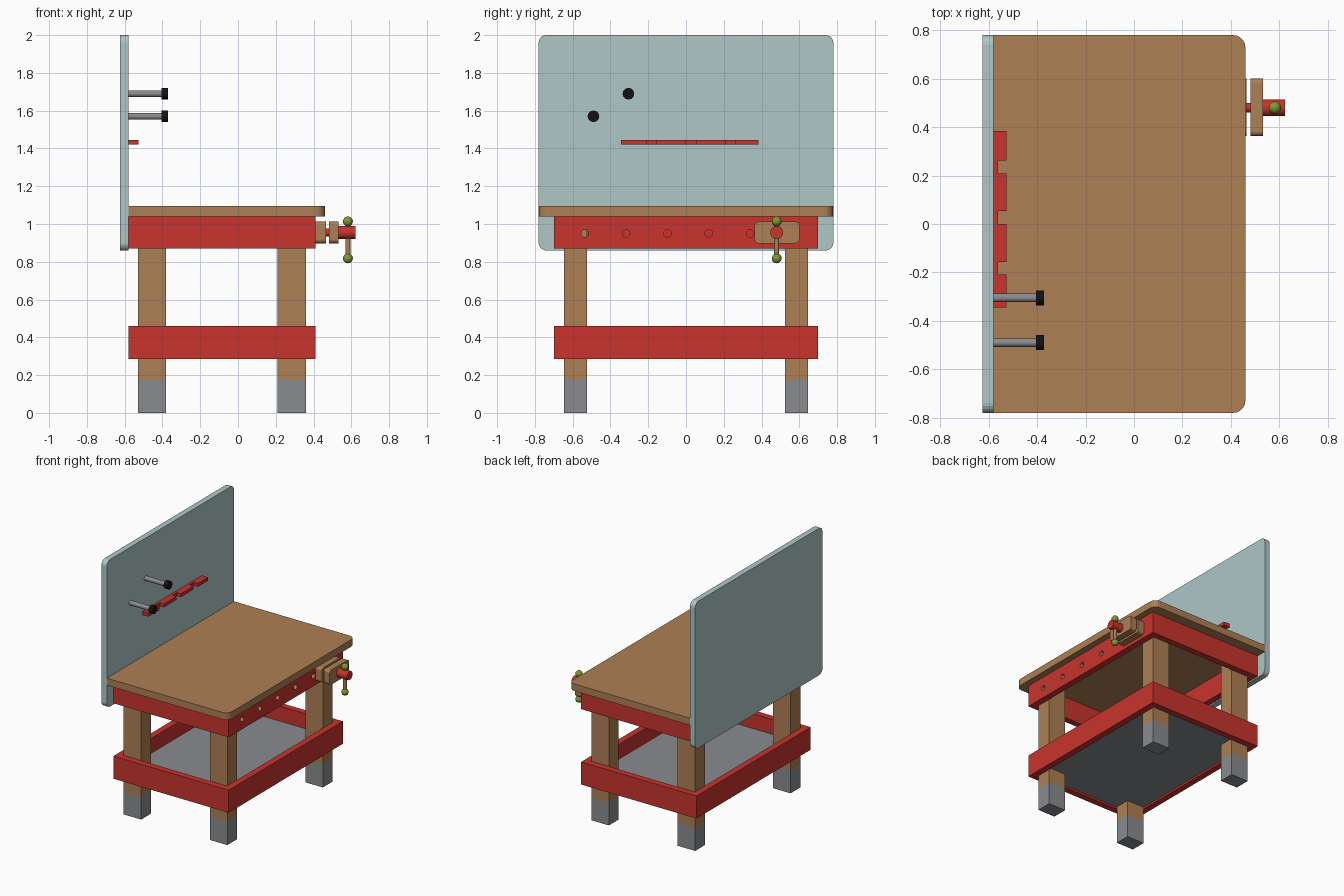
import bpy, bmesh, math
from mathutils import Vector, Matrix

if "Cube" in bpy.data.objects:
    bpy.data.objects.remove(bpy.data.objects["Cube"])


def mat(name, rgb):
    m = bpy.data.materials.new(name)
    m.diffuse_color = (*rgb, 1)
    m.use_nodes = True
    m.node_tree.nodes["Principled BSDF"].inputs["Base Color"].default_value = m.diffuse_color
    return m


WOOD = mat("wood_brown", (0.42, 0.215, 0.09))
RED = mat("red_paint", (0.58, 0.034, 0.026))
GREY = mat("metal_grey", (0.25, 0.26, 0.275))
BOARD = mat("pale_teal", (0.43, 0.57, 0.575))
GREEN = mat("green_knob", (0.22, 0.31, 0.035))
BLACK = mat("black", (0.006, 0.006, 0.007))


def finish(name, bm, *mats):
    bmesh.ops.recalc_face_normals(bm, faces=bm.faces)
    me = bpy.data.meshes.new(name)
    bm.to_mesh(me)
    bm.free()
    ob = bpy.data.objects.new(name, me)
    bpy.context.collection.objects.link(ob)
    for m in mats:
        me.materials.append(m)
    return ob


def add_box(bm, lo, hi):
    lo, hi = Vector(lo), Vector(hi)
    bmesh.ops.create_cube(bm, size=1, matrix=Matrix.Translation((lo + hi) / 2)
                          @ Matrix.Diagonal((*(hi - lo), 1)))


def box(name, lo, hi, m, axis=None, sides=(), r=0.0):
    """Box; edges parallel to axis are rounded (only those on +x if '+x' is in sides)."""
    bm = bmesh.new()
    add_box(bm, lo, hi)
    if axis is not None:
        es = [e for e in bm.edges
              if abs((e.verts[0].co - e.verts[1].co).normalized()[axis]) > 0.9
              and ('+x' not in sides or e.verts[0].co.x > 0)]
        bmesh.ops.bevel(bm, geom=es, offset=r, segments=5, profile=0.5, affect='EDGES')
    return finish(name, bm, m)


def smooth(ob):
    bpy.ops.object.select_all(action='DESELECT')
    ob.select_set(True)
    bpy.context.view_layer.objects.active = ob
    bpy.ops.object.shade_smooth_by_angle(angle=math.radians(40))
    return ob


def add_rod(bm, a, b, r, n):
    a, b = Vector(a), Vector(b)
    d = b - a
    rot = d.to_track_quat('Z', 'Y').to_matrix().to_4x4()
    bmesh.ops.create_cone(bm, cap_ends=True, segments=n, radius1=r, radius2=r,
                          depth=d.length, matrix=Matrix.Translation((a + b) / 2) @ rot)


def rod(name, a, b, r, m, n=20):
    bm = bmesh.new()
    add_rod(bm, a, b, r, n)
    return smooth(finish(name, bm, m))


# Back board and table top
box("back_board", (-0.625, -0.78, 0.86), (-0.58, 0.78, 2.0), BOARD, 0, (), 0.04)
box("table_top", (-0.58, -0.78, 1.04), (0.46, 0.78, 1.095), WOOD, 2, ('+x',), 0.05)

# Legs with grey feet
for sx, x0 in (("back", -0.53), ("front", 0.21)):
    for sy, y0 in (("left", -0.645), ("right", 0.525)):
        bm = bmesh.new()
        add_box(bm, (x0, y0, 0), (x0 + 0.15, y0 + 0.12, 1.04))
        bmesh.ops.bisect_plane(bm, geom=bm.verts[:] + bm.edges[:] + bm.faces[:],
                               plane_co=(0, 0, 0.18), plane_no=(0, 0, 1))
        for f in bm.faces:
            f.material_index = int(f.calc_center_median().z < 0.18)
        finish(f"{sx}_{sy}_leg", bm, WOOD, GREY)

# Upper apron and lower rail frames
T = 0.05
for name, z0, z1 in (("apron", 0.87, 1.04), ("rail", 0.285, 0.46)):
    for s in (-1, 1):
        ya, yb = sorted((s * 0.70, s * (0.70 - T)))
        box(f"side_{name}", (-0.58, ya, z0), (0.41, yb, z1), RED)
    box(f"back_{name}", (-0.58, -0.65, z0), (-0.58 + T, 0.65, z1), RED)
    front = box(f"front_{name}", (0.41 - T, -0.65, z0), (0.41, 0.65, z1), RED)
    if name == "apron":
        apron = front

# Row of holes through the front apron
bm = bmesh.new()
for i in range(6):
    y = -0.535 + i * 0.2185
    add_rod(bm, (0.33, y, 0.95), (0.44, y, 0.95), 0.02, 16)
for f in bm.faces:
    f.material_index = 1
cutter = finish("hole_cutter", bm, RED, WOOD)
cutter.hide_render = True
apron.data.materials.append(WOOD)
mod = apron.modifiers.new("holes", 'BOOLEAN')
mod.operation = 'DIFFERENCE'
mod.solver = 'EXACT'
mod.object = cutter
bpy.context.view_layer.objects.active = apron
bpy.ops.object.modifier_apply(modifier=mod.name)
bpy.data.objects.remove(cutter)

# Shelf inside the lower rails
box("shelf", (-0.53, -0.65, 0.30), (0.36, 0.65, 0.345), GREY)

# Vice: two jaws, screw, handle and knobs
VY, VZ = 0.48, 0.955
box("vice_fixed_jaw", (0.41, 0.363, 0.898), (0.465, 0.60, 1.012), WOOD, 0, (), 0.02)
box("vice_moving_jaw", (0.482, 0.363, 0.898), (0.533, 0.60, 1.012), WOOD, 0, (), 0.02)
rod("vice_screw", (0.45, VY, VZ), (0.50, VY, VZ), 0.02, RED)
rod("vice_screw_head", (0.53, VY, VZ), (0.623, VY, VZ), 0.034, RED)
rod("vice_handle", (0.582, VY, 0.82), (0.582, VY, 1.015), 0.013, WOOD)
for z in (0.818, 1.014):
    bm = bmesh.new()
    bmesh.ops.create_uvsphere(bm, u_segments=20, v_segments=12, radius=0.026,
                              matrix=Matrix.Translation((0.582, VY, z)))
    smooth(finish("vice_knob", bm, GREEN))

# Pegs on the back board
for y, z in ((-0.49, 1.57), (-0.305, 1.69)):
    rod("peg", (-0.585, y, z), (-0.40, y, z), 0.018, GREY)
    rod("peg_cap", (-0.404, y, z), (-0.371, y, z), 0.031, BLACK, 12)

# Notched tool rack
prof = [(-0.58, -0.345), (-0.527, -0.345)]
for n in (-0.209, 0.0, 0.209):
    prof += [(-0.527, n), (-0.562, n), (-0.562, n + 0.053), (-0.527, n + 0.053)]
prof += [(-0.527, 0.384), (-0.58, 0.384)]
bm = bmesh.new()
face = bm.faces.new([bm.verts.new((x, y, 1.42)) for x, y in prof])
ext = bmesh.ops.extrude_face_region(bm, geom=[face], use_keep_orig=True)
bmesh.ops.translate(bm, vec=(0, 0, 0.026),
                    verts=[v for v in ext["geom"] if isinstance(v, bmesh.types.BMVert)])
finish("tool_rack", bm, RED)
